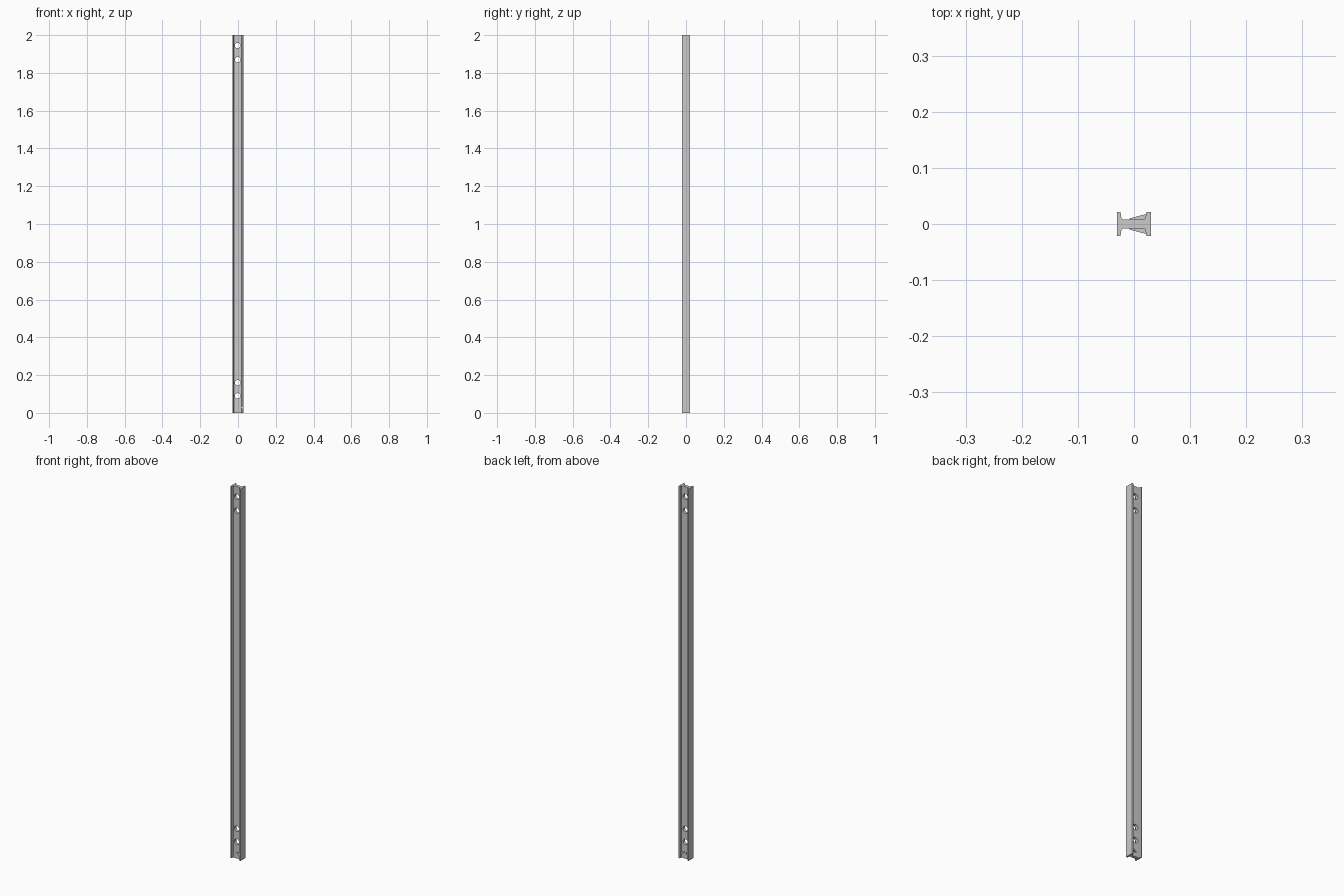
import bpy, bmesh
from mathutils import Matrix

if "Cube" in bpy.data.objects:
    bpy.data.objects.remove(bpy.data.objects["Cube"])


def prism(name, pts, z0, z1):
    # Extrude a plan-view outline upward
    bm = bmesh.new()
    face = bm.faces.new([bm.verts.new((x, y, z0)) for x, y in pts])
    ext = bmesh.ops.extrude_face_region(bm, geom=[face])
    bmesh.ops.translate(bm, vec=(0, 0, z1 - z0),
                        verts=[v for v in ext["geom"] if isinstance(v, bmesh.types.BMVert)])
    bmesh.ops.recalc_face_normals(bm, faces=bm.faces[:])
    me = bpy.data.meshes.new(name)
    bm.to_mesh(me)
    bm.free()
    ob = bpy.data.objects.new(name, me)
    bpy.context.collection.objects.link(ob)
    return ob


# I-beam section: narrow left flange, thicker right flange, filleted web
half = [(-0.03, 0.021), (-0.024, 0.021), (-0.0225, 0.011), (-0.0215, 0.009),
        (-0.019, 0.008), (0.017, 0.008), (0.0195, 0.009), (0.0205, 0.011),
        (0.022, 0.021), (0.03, 0.021)]
beam = prism("beam", half + [(x, -y) for x, y in reversed(half)], 0, 2)

# Bolt holes through the web
bm = bmesh.new()
for z in (0.09, 0.16, 1.87, 1.945):
    bmesh.ops.create_cone(bm, cap_ends=True, segments=24, radius1=0.0145,
                          radius2=0.0145, depth=0.1,
                          matrix=Matrix.Translation((-0.002, 0, z)) @ Matrix.Rotation(1.5707963, 4, 'X'))
me = bpy.data.meshes.new("hole_cutter")
bm.to_mesh(me)
bm.free()
cutter = bpy.data.objects.new("hole_cutter", me)
bpy.context.collection.objects.link(cutter)
cutter.hide_render = True
cutter.hide_set(True)
mod = beam.modifiers.new("holes", 'BOOLEAN')
mod.operation = 'DIFFERENCE'
mod.solver = 'EXACT'
mod.object = cutter
bpy.context.view_layer.update()
cut = bpy.data.meshes.new_from_object(beam.evaluated_get(bpy.context.evaluated_depsgraph_get()))
beam.modifiers.clear()
beam.data = cut
bpy.data.objects.remove(cutter)

# Small tapered gussets near the foot, on both sides of the web
for name, s in (("front_gusset", -1), ("back_gusset", 1)):
    prism(name, [(-0.008, 0.007 * s), (-0.008, 0.01 * s), (0.0225, 0.018 * s), (0.0225, 0.007 * s)], 0.024, 0.034)
